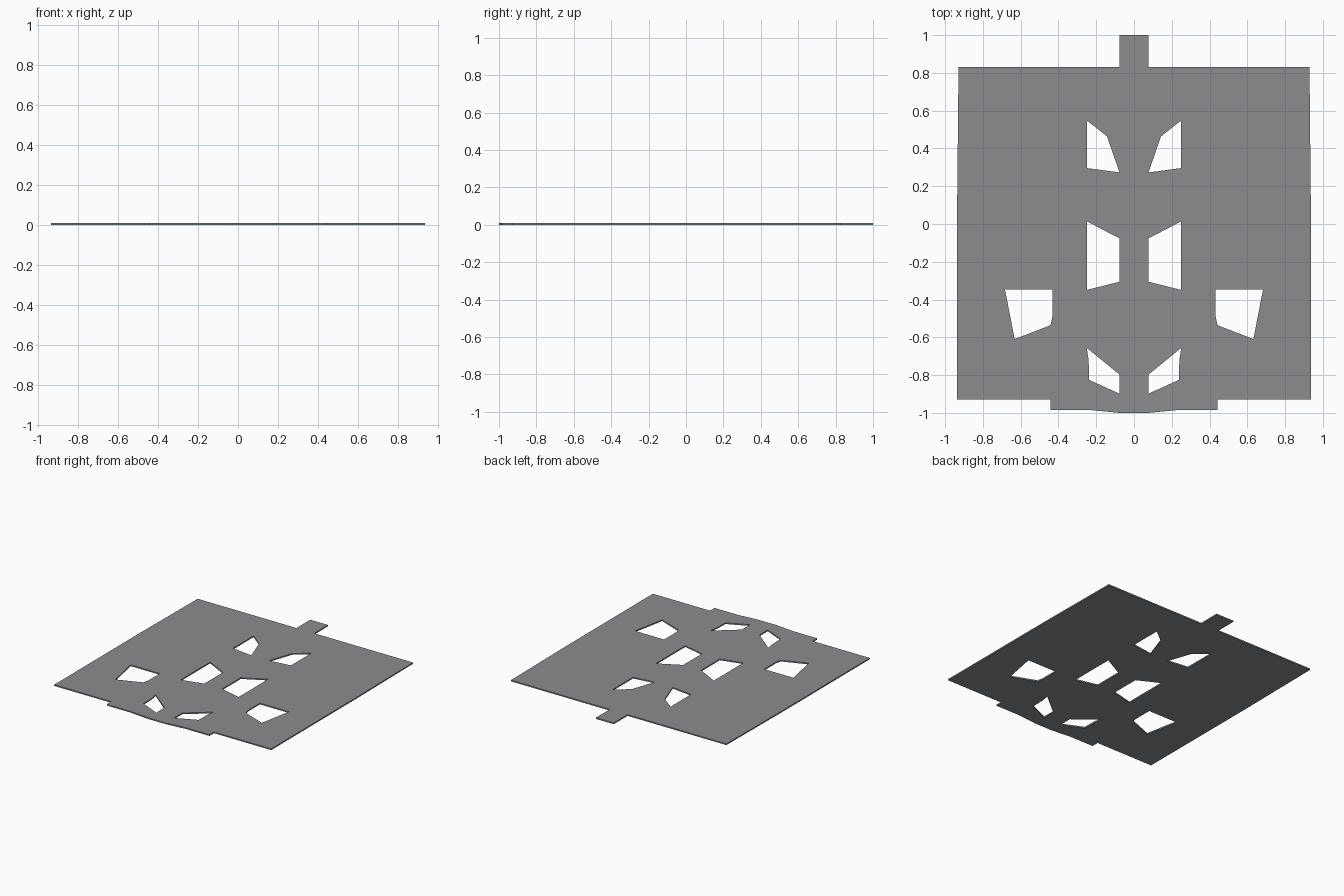
import bpy

if "Cube" in bpy.data.objects:
    bpy.data.objects.remove(bpy.data.objects["Cube"])

THICKNESS = 0.01

# Right half of the panel outline, top to bottom
half_outline = [(0.077, 1.0), (0.077, 0.83), (0.929, 0.83), (0.936, 0.13),
                (0.936, -0.928), (0.443, -0.928), (0.443, -0.984),
                (0.24, -0.984), (0.077, -1.0)]

# Openings on the right side, mirrored to the left below
half_openings = [
    [(0.25, 0.548), (0.143, 0.464), (0.077, 0.273), (0.25, 0.296)],
    [(0.25, 0.014), (0.077, -0.076), (0.077, -0.306), (0.25, -0.349)],
    [(0.432, -0.347), (0.683, -0.347), (0.632, -0.609), (0.442, -0.536), (0.432, -0.49)],
    [(0.25, -0.656), (0.077, -0.797), (0.077, -0.898), (0.238, -0.825), (0.24, -0.722)],
]


def mirror(points):
    return [(-x, y) for x, y in reversed(points)]


def add_loop(curve, points):
    spline = curve.splines.new('POLY')
    spline.points.add(len(points) - 1)
    for p, (x, y) in zip(spline.points, points):
        p.co = (x, y, 0, 1)
    spline.use_cyclic_u = True


# Flat panel: closed outline with holes, filled and extruded
curve = bpy.data.curves.new("flat_panel", 'CURVE')
curve.dimensions = '2D'
curve.fill_mode = 'BOTH'
curve.extrude = THICKNESS / 2
add_loop(curve, half_outline + mirror(half_outline))
for opening in half_openings:
    add_loop(curve, opening)
    add_loop(curve, mirror(opening))

# Dark grey finish
dark_grey = bpy.data.materials.new("dark_grey")
dark_grey.diffuse_color = (0.262, 0.265, 0.28, 1)
dark_grey.use_nodes = True
dark_grey.node_tree.nodes["Principled BSDF"].inputs["Base Color"].default_value = dark_grey.diffuse_color
curve.materials.append(dark_grey)

panel = bpy.data.objects.new("flat_panel", curve)
panel.location.z = THICKNESS / 2
bpy.context.collection.objects.link(panel)

# Turn into a flat-shaded mesh
bpy.context.view_layer.objects.active = panel
panel.select_set(True)
bpy.ops.object.convert(target='MESH')
bpy.ops.object.mode_set(mode='EDIT')
bpy.ops.mesh.select_all(action='SELECT')
bpy.ops.mesh.remove_doubles(threshold=0.0005)
bpy.ops.mesh.normals_make_consistent(inside=False)
bpy.ops.object.mode_set(mode='OBJECT')
bpy.ops.object.shade_flat()
